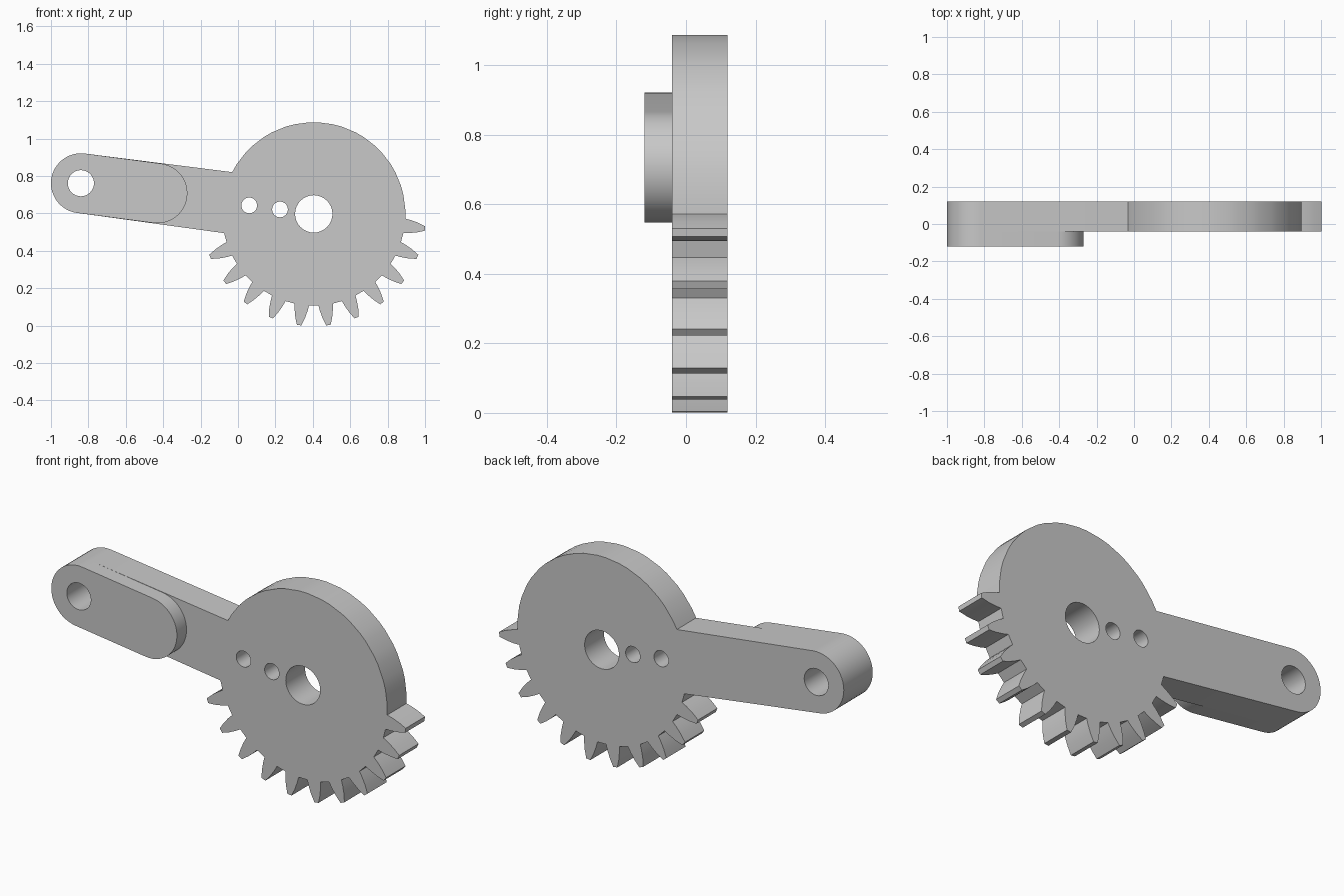
import bpy
import bmesh
from math import sin, cos, pi, radians, atan2, hypot

if "Cube" in bpy.data.objects:
    bpy.data.objects.remove(bpy.data.objects["Cube"], do_unlink=True)

GEAR = (0.405, 0.597)      # gear axis in x, z
PIVOT = (-0.84, 0.761)     # arm end axis in x, z
ROOT_R, ARM_R = 0.49, 0.16
TILT = atan2(GEAR[1] - PIVOT[1], GEAR[0] - PIVOT[0])
LENGTH = hypot(GEAR[0] - PIVOT[0], GEAR[1] - PIVOT[1])

grey = bpy.data.materials.new("light_grey")
grey.use_nodes = True
grey.diffuse_color = (0.58, 0.58, 0.58, 1)
grey.node_tree.nodes["Principled BSDF"].inputs["Base Color"].default_value = grey.diffuse_color


def polar(centre, radius, angle):
    return centre[0] + radius * cos(angle), centre[1] + radius * sin(angle)


def on_arm(distance):
    """Point on the arm's centre line, measured from the pivot."""
    return polar(PIVOT, distance, TILT)


def arc(centre, radius, start, end, steps):
    return [polar(centre, radius, start + (end - start) * i / steps) for i in range(steps + 1)]


def hole(centre, radius, steps=32):
    return arc(centre, radius, 0, 2 * pi, steps)[:-1]


def plate(name, loops, y_front, y_back):
    """Extrude closed x-z loops (outline, then holes) along y."""
    curve = bpy.data.curves.new(name + "_profile", "CURVE")
    curve.dimensions = "2D"
    curve.fill_mode = "BOTH"
    curve.extrude = (y_back - y_front) / 2
    for loop in loops:
        spline = curve.splines.new("POLY")
        spline.points.add(len(loop) - 1)
        for point, (x, z) in zip(spline.points, loop):
            point.co = (x, z, 0, 1)
        spline.use_cyclic_u = True
    helper = bpy.data.objects.new(name + "_profile", curve)
    bpy.context.collection.objects.link(helper)
    bpy.context.view_layer.update()
    graph = bpy.context.evaluated_depsgraph_get()
    mesh = bpy.data.meshes.new_from_object(helper.evaluated_get(graph))
    bpy.data.objects.remove(helper, do_unlink=True)

    # Stand the profile upright and weld caps to walls
    bm = bmesh.new()
    bm.from_mesh(mesh)
    for v in bm.verts:
        x, z, depth = v.co
        v.co = (x, (y_front + y_back) / 2 - depth, z)
    bmesh.ops.remove_doubles(bm, verts=bm.verts, dist=0.0005)
    bmesh.ops.recalc_face_normals(bm, faces=bm.faces)
    bm.to_mesh(mesh)
    bm.free()
    mesh.name = name
    mesh.materials.clear()
    mesh.materials.append(grey)
    obj = bpy.data.objects.new(name, mesh)
    bpy.context.collection.objects.link(obj)
    bpy.ops.object.select_all(action="DESELECT")
    obj.select_set(True)
    bpy.context.view_layer.objects.active = obj
    bpy.ops.object.shade_smooth_by_angle(angle=radians(30))
    return obj


# Gear sector: teeth below, plain rim above, both counter-clockwise from the arm
tooth_flank = [(0.49, 0.039), (0.52, 0.035), (0.56, 0.026), (0.6, 0.012)]
outline = [polar(GEAR, ROOT_R, radians(192.1))]
for tooth in range(11):
    middle = radians(202.5 + 15 * tooth)
    outline += [polar(GEAR, r, middle - half / r) for r, half in tooth_flank]
    outline += [polar(GEAR, r, middle + half / r) for r, half in reversed(tooth_flank)]
for step in range(11):
    for side in (-2.9, 2.9):
        if step or side > 0:
            outline.append(polar(GEAR, ROOT_R, radians(15 * step + side)))

# Arm end closes the outline
outline += arc(PIVOT, ARM_R, TILT + pi / 2, TILT + 3 * pi / 2, 24)

pivot_hole = hole(PIVOT, 0.07)
plate("gear_lever", [
    outline,
    pivot_hole,
    hole(GEAR, 0.1),
    hole(on_arm(LENGTH - 0.182), 0.042),
    hole(on_arm(LENGTH - 0.348), 0.042),
], -0.04, 0.12)

# Raised pad on the front of the arm
pad = arc(PIVOT, ARM_R, TILT + pi / 2, TILT + 3 * pi / 2, 24)
pad += arc(on_arm(0.413), ARM_R, TILT - pi / 2, TILT + pi / 2, 24)
plate("arm_pad", [pad, pivot_hole], -0.12, -0.04)
